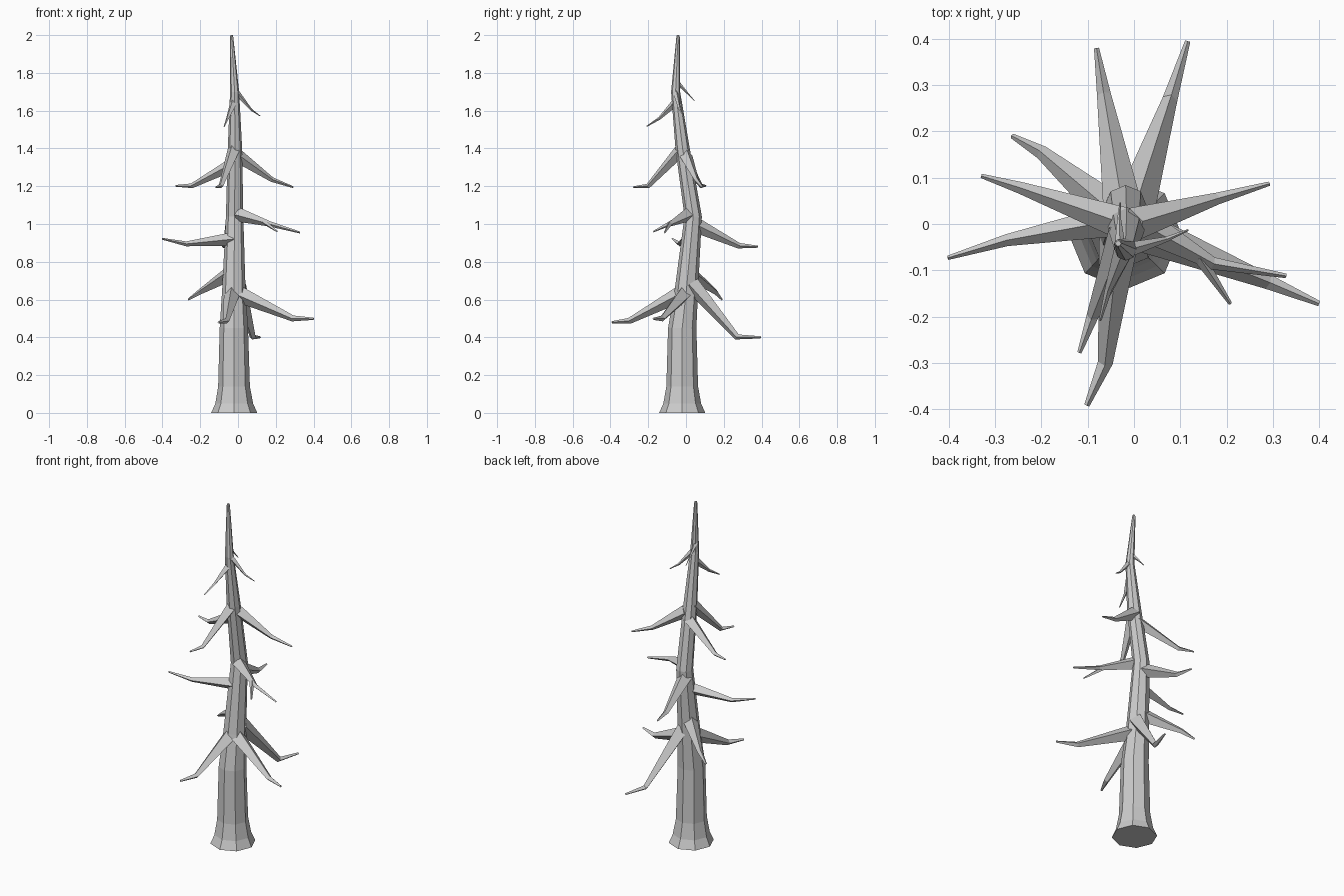
import bpy, bmesh, math
from mathutils import Vector


def tube(name, rings, sides, upright=False, phase=0.0):
    """Flat-shaded tapered tube through (point, radius) rings, capped at both ends."""
    bm = bmesh.new()
    pts = [Vector(p) for p, r in rings]
    loops = []
    for i, (p, r) in enumerate(rings):
        if upright:
            u, v = Vector((1, 0, 0)), Vector((0, 1, 0))
        else:
            a, b = pts[max(i - 1, 0)], pts[min(i + 1, len(pts) - 1)]
            d = (b - a).normalized()
            u = d.cross(Vector((0, 0, 1))).normalized()
            v = u.cross(d)
        loop = []
        for k in range(sides):
            t = phase + 2 * math.pi * k / sides
            loop.append(bm.verts.new(pts[i] + r * (math.cos(t) * u + math.sin(t) * v)))
        loops.append(loop)
    for lo, hi in zip(loops, loops[1:]):
        for k in range(sides):
            n = (k + 1) % sides
            bm.faces.new((lo[k], lo[n], hi[n], hi[k]))
    bm.faces.new(loops[0][::-1])
    bm.faces.new(loops[-1])
    bmesh.ops.recalc_face_normals(bm, faces=bm.faces)
    mesh = bpy.data.meshes.new(name)
    bm.to_mesh(mesh)
    bm.free()
    ob = bpy.data.objects.new(name, mesh)
    bpy.context.collection.objects.link(ob)
    return ob


# Trunk: flared foot, gentle bends, narrow tip
tube("trunk", [
    ((-0.02, -0.02, 0.00), 0.122),
    ((-0.02, -0.02, 0.05), 0.100),
    ((-0.021, -0.02, 0.14), 0.084),
    ((-0.022, -0.02, 0.45), 0.075),
    ((-0.022, 0.002, 0.65), 0.062),
    ((-0.018, 0.038, 1.04), 0.046),
    ((-0.016, -0.018, 1.40), 0.038),
    ((-0.018, -0.055, 1.70), 0.024),
    ((-0.034, -0.042, 1.99), 0.009),
    ((-0.034, -0.042, 2.00), 0.006),
], 8, upright=True)

# Branches: root, elbow, tip, root radius
branches = [
    ((0.00, -0.01, 0.63), (0.29, -0.125, 0.50), (0.40, -0.172, 0.498), 0.045),
    ((-0.03, -0.01, 0.64), (-0.062, -0.30, 0.487), (-0.102, -0.392, 0.48), 0.045),
    ((0.00, 0.03, 0.68), (0.078, 0.27, 0.402), (0.116, 0.395, 0.40), 0.045),
    ((-0.04, 0.02, 0.74), (-0.20, 0.155, 0.642), (-0.263, 0.19, 0.60), 0.042),
    ((-0.03, 0.01, 0.92), (-0.275, -0.035, 0.895), (-0.402, -0.073, 0.922), 0.036),
    ((-0.025, 0.04, 1.00), (-0.065, 0.28, 0.885), (-0.081, 0.38, 0.88), 0.042),
    ((0.00, 0.01, 1.05), (0.17, -0.085, 1.0), (0.328, -0.112, 0.955), 0.038),
    ((-0.02, 0.00, 1.32), (-0.245, 0.078, 1.202), (-0.33, 0.104, 1.202), 0.036),
    ((0.00, 0.00, 1.36), (0.18, 0.055, 1.235), (0.292, 0.087, 1.195), 0.036),
    ((-0.02, -0.02, 1.40), (-0.09, -0.20, 1.202), (-0.118, -0.278, 1.195), 0.036),
    ((-0.02, -0.05, 1.65), (-0.055, -0.14, 1.56), (-0.073, -0.208, 1.517), 0.022),
    ((-0.01, -0.055, 1.70), (0.07, -0.033, 1.605), (0.117, -0.013, 1.572), 0.016),
    ((-0.03, -0.05, 1.755), (-0.032, 0.01, 1.69), (-0.03, 0.046, 1.65), 0.012),
]
for i, (root, elbow, tip, r) in enumerate(branches):
    tube(f"branch_{i + 1}", [(root, r), (elbow, r * 0.36), (tip, r * 0.13)], 4)

# Side twig forking off the forward right branch
tube("fork_twig", [((0.14, -0.07, 1.01), 0.014), ((0.208, -0.172, 0.96), 0.004)], 4)
